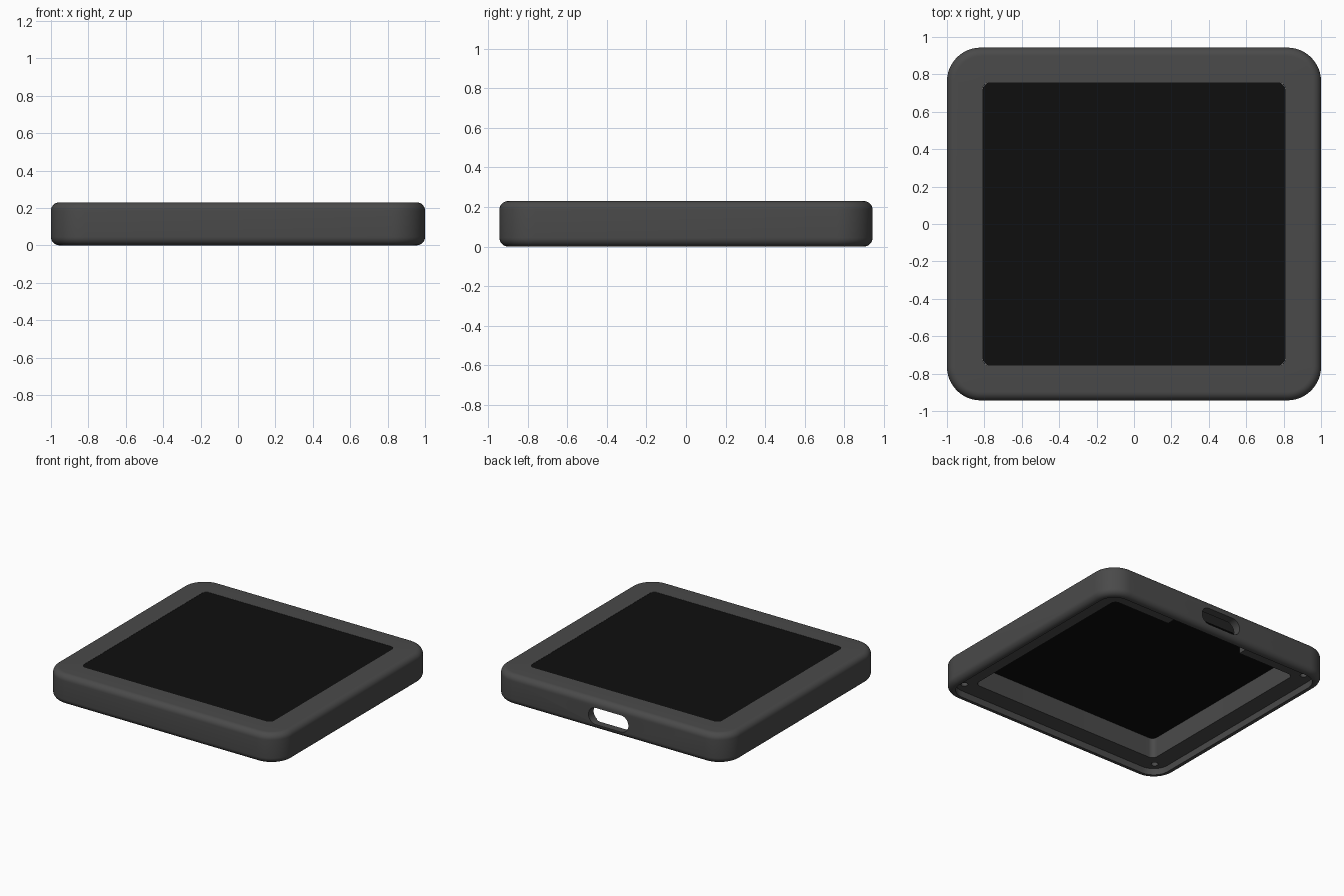
import bpy
import bmesh
import math
from mathutils import Matrix

if "Cube" in bpy.data.objects:
    bpy.data.objects.remove(bpy.data.objects["Cube"], do_unlink=True)

HALF_X, HALF_Y, HEIGHT = 1.0, 0.943, 0.23
CORNER, FILLET = 0.18, 0.045
WIN_X, WIN_Y, WIN_R = 0.81, 0.757, 0.04
LEDGE_Z, RIM = 0.05, 0.055


def material(name, rgb, roughness):
    mat = bpy.data.materials.new(name)
    mat.use_nodes = True
    mat.diffuse_color = (*rgb, 1)
    shader = mat.node_tree.nodes["Principled BSDF"]
    shader.inputs["Base Color"].default_value = (*rgb, 1)
    shader.inputs["Roughness"].default_value = roughness
    return mat


def rounded_ring(hx, hy, r, z, steps=12):
    """Rounded rectangle outline at height z."""
    pts = []
    for q, (sx, sy) in enumerate([(1, 1), (-1, 1), (-1, -1), (1, -1)]):
        for i in range(steps + 1):
            a = math.pi / 2 * (q + i / steps)
            pts.append((sx * (hx - r) + r * math.cos(a),
                        sy * (hy - r) + r * math.sin(a), z))
    return pts


def finish(name, bm, mat=None, matrix=None):
    if matrix:
        bm.transform(matrix)
    bmesh.ops.recalc_face_normals(bm, faces=bm.faces)
    mesh = bpy.data.meshes.new(name)
    bm.to_mesh(mesh)
    bm.free()
    obj = bpy.data.objects.new(name, mesh)
    bpy.context.collection.objects.link(obj)
    if mat:
        mesh.materials.append(mat)
    return obj


def loft(name, rings, mat=None, closed=False, matrix=None):
    """Skin the rings; join last to first when closed, otherwise cap both ends."""
    bm = bmesh.new()
    loops = [[bm.verts.new(p) for p in ring] for ring in rings]
    pairs = list(zip(loops, loops[1:]))
    if closed:
        pairs.append((loops[-1], loops[0]))
    else:
        bm.faces.new(loops[0])
        bm.faces.new(loops[-1])
    n = len(loops[0])
    for a, b in pairs:
        for i in range(n):
            j = (i + 1) % n
            bm.faces.new((a[i], a[j], b[j], b[i]))
    return finish(name, bm, mat, matrix)


def activate(obj):
    bpy.ops.object.select_all(action='DESELECT')
    obj.select_set(True)
    bpy.context.view_layer.objects.active = obj


def cut(target, cutter):
    cutter.hide_render = True
    mod = target.modifiers.new("cut", 'BOOLEAN')
    mod.operation = 'DIFFERENCE'
    mod.solver = 'EXACT'
    mod.object = cutter
    activate(target)
    bpy.ops.object.modifier_apply(modifier=mod.name)
    bpy.data.objects.remove(cutter, do_unlink=True)


shell_mat = material("dark_grey_plastic", (0.068, 0.068, 0.068), 0.6)
screen_mat = material("black_glass", (0.0045, 0.0045, 0.0045), 0.4)


# Shell: one closed loft from the window over the outside to the underside
def outer(inset, z):
    return rounded_ring(HALF_X - inset, HALF_Y - inset, CORNER - inset, z)


def fillet(centre_z, start):
    rings = []
    for i in range(9):
        a = start - math.pi / 2 * i / 8
        rings.append(outer(FILLET * (1 - math.cos(a)), centre_z + FILLET * math.sin(a)))
    return rings


rings = [rounded_ring(WIN_X, WIN_Y, WIN_R, HEIGHT)]
rings += fillet(HEIGHT - FILLET, math.pi / 2)
rings += fillet(FILLET, 0)
rings += [outer(RIM, 0), outer(RIM, LEDGE_Z),
          rounded_ring(WIN_X, WIN_Y, WIN_R, LEDGE_Z)]
shell = loft("shell", rings, shell_mat, closed=True)

# Clearance notch in the ledge behind the port
bm = bmesh.new()
bmesh.ops.create_cube(bm, size=1)
notch = finish("notch_cutter", bm, matrix=Matrix.Translation((0, 0.785, 0.105))
               @ Matrix.Diagonal((0.65, 0.19, 0.17, 1)))
cut(shell, notch)

# Pill shaped port through the back wall
port = loft("port_cutter", [rounded_ring(0.17, 0.064, 0.0635, z) for z in (-0.1, 0.1)],
            matrix=Matrix.Translation((0, 0.93, 0.105)) @ Matrix.Rotation(math.pi / 2, 4, 'X'))
cut(shell, port)

# Blind screw holes in the ledge corners
for sx in (-1, 1):
    for sy in (-1, 1):
        bm = bmesh.new()
        bmesh.ops.create_cone(bm, cap_ends=True, segments=20, radius1=0.024,
                              radius2=0.024, depth=0.12)
        hole = finish("screw_cutter", bm,
                      matrix=Matrix.Translation((sx * 0.865, sy * 0.808, 0.08)))
        cut(shell, hole)

# Screen panel filling the window
screen = loft("screen", [rounded_ring(WIN_X - 0.0005, WIN_Y - 0.0005, WIN_R, z)
                         for z in (HEIGHT - 0.025, HEIGHT - 0.001)], screen_mat)

for obj in (shell, screen):
    activate(obj)
    bpy.ops.object.shade_smooth_by_angle(angle=math.radians(35))
